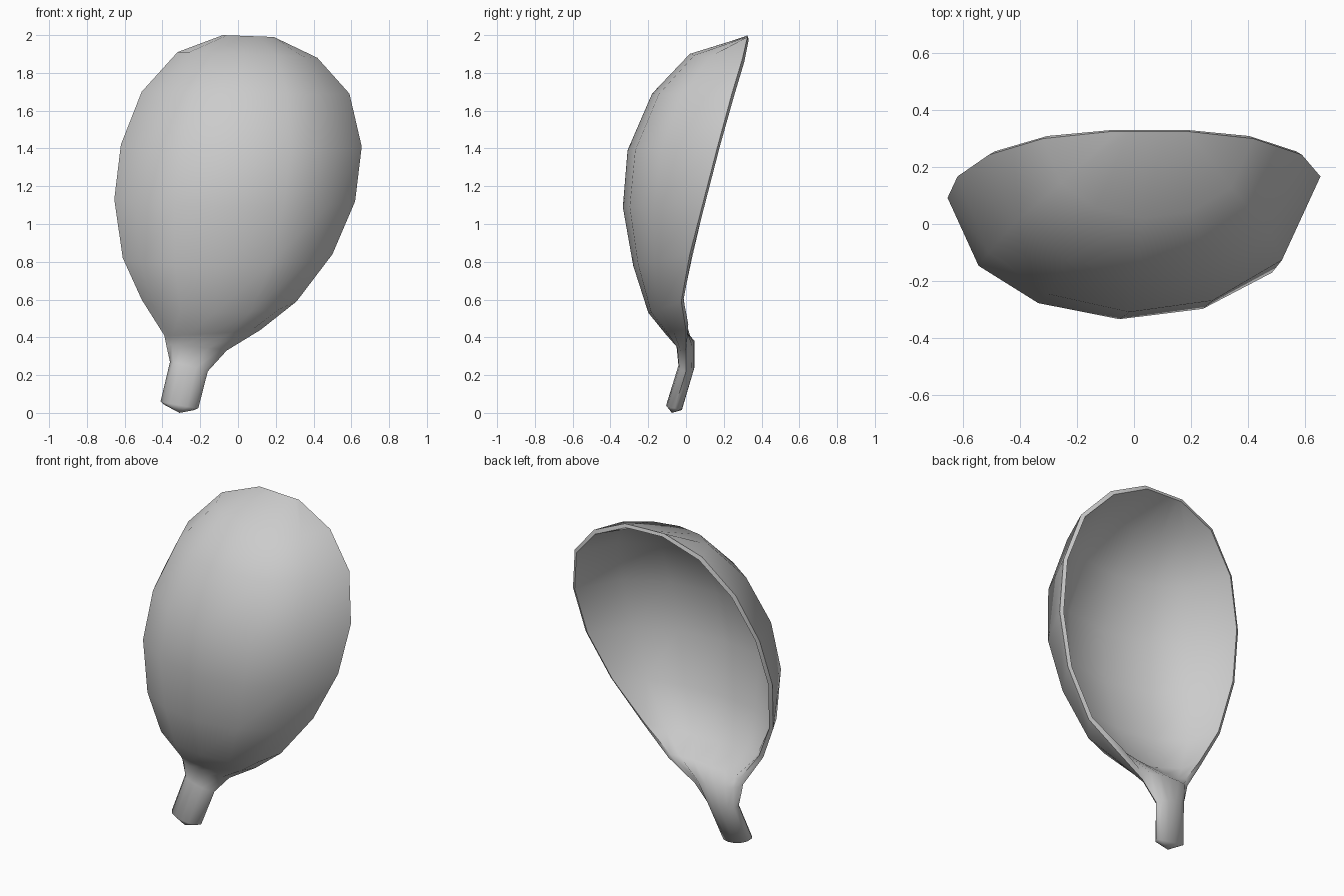
import bpy, bmesh, math

if "Cube" in bpy.data.objects:
    bpy.data.objects.remove(bpy.data.objects["Cube"])

# Cross-sections from stem tip to top of bowl:
# (left x, left z, right x, right z, mid z, edge y, outer depth, inner depth, edge lip, inner z shift)
ROWS = [
    (-0.41, 0.06, -0.21, 0.025, 0.04, -0.06, 0.045, -0.04, 0.00, -0.02),
    (-0.36, 0.27, -0.16, 0.22, 0.25, 0.00, 0.040, -0.045, 0.00, -0.01),
    (-0.38, 0.36, -0.06, 0.33, 0.35, 0.00, 0.050, -0.04, 0.01, 0.03),
    (-0.39, 0.41, 0.12, 0.44, 0.42, 0.0, 0.110, 0.035, 0.02, 0.03),
    (-0.51, 0.60, 0.31, 0.59, 0.53, -0.025, 0.175, 0.14, 0.02, 0.01),
    (-0.61, 0.82, 0.50, 0.84, 0.78, 0.02, 0.30, 0.28, 0.02, 0.0),
    (-0.655, 1.13, 0.62, 1.12, 1.09, 0.092, 0.427, 0.407, 0.02, 0.0),
    (-0.62, 1.42, 0.655, 1.41, 1.39, 0.167, 0.477, 0.457, 0.02, 0.0),
    (-0.51, 1.70, 0.59, 1.69, 1.69, 0.243, 0.423, 0.403, 0.02, -0.01),
    (-0.32, 1.91, 0.42, 1.88, 1.90, 0.30, 0.28, 0.265, 0.015, -0.02),
    (-0.08, 2.00, 0.19, 1.99, 1.995, 0.325, 0.0, 0.0, 0.01, -0.02),
]
ANGLES = [0, 34, 60, 87, 114, 142, 180]  # positions around half a section
N = len(ANGLES) - 1


def half(row, inner):
    """Points of the outer or inner arc of one section, left to right."""
    lx, lz, rx, rz, mz, y, od, idp, lip, dz = row
    depth = idp if inner else od
    shift = dz if inner else 0
    inset = lip if inner else 0
    c, a = (lx + rx) / 2, (rx - lx) / 2 - inset
    if inner:
        y += lip * 0.6  # lip slopes slightly backwards
    pts = []
    for ang in ANGLES:
        t = math.radians(ang)
        u, s = -math.cos(t), math.sin(t)
        z = (lz + rz) / 2 + (rz - lz) / 2 * u
        z += (mz - (lz + rz) / 2) * s
        # closed stem sections share their two side points
        k = 1 if lip else s
        pts.append((c + a * u, y - depth * s, z + shift * k))
    return pts


bm = bmesh.new()
rings = []
for row in ROWS:
    pts = half(row, False) + half(row, True)[::-1]
    rings.append([bm.verts.new(p) for p in pts])

# Loft outer wall, lip and inner wall in one skin
for a, b in zip(rings, rings[1:]):
    n = len(a)
    for i in range(n):
        j = (i + 1) % n
        bm.faces.new((a[i], a[j], b[j], b[i]))

# Lip along the top edge
top = rings[-1]
for i in range(N):
    bm.faces.new((top[i], top[i + 1], top[-2 - i], top[-1 - i]))

# Pointed stem end
tip = bm.verts.new((-0.31, -0.075, 0.0))
for i, v in enumerate(rings[0]):
    bm.faces.new((rings[0][(i + 1) % len(rings[0])], v, tip))

bmesh.ops.remove_doubles(bm, verts=bm.verts[:], dist=0.0005)
bmesh.ops.recalc_face_normals(bm, faces=bm.faces[:])
mesh = bpy.data.meshes.new("bowl_with_stem")
bm.to_mesh(mesh)
bm.free()
obj = bpy.data.objects.new("bowl_with_stem", mesh)
bpy.context.collection.objects.link(obj)
bpy.context.view_layer.objects.active = obj
obj.select_set(True)
bpy.ops.object.shade_smooth_by_angle(angle=math.radians(75))
